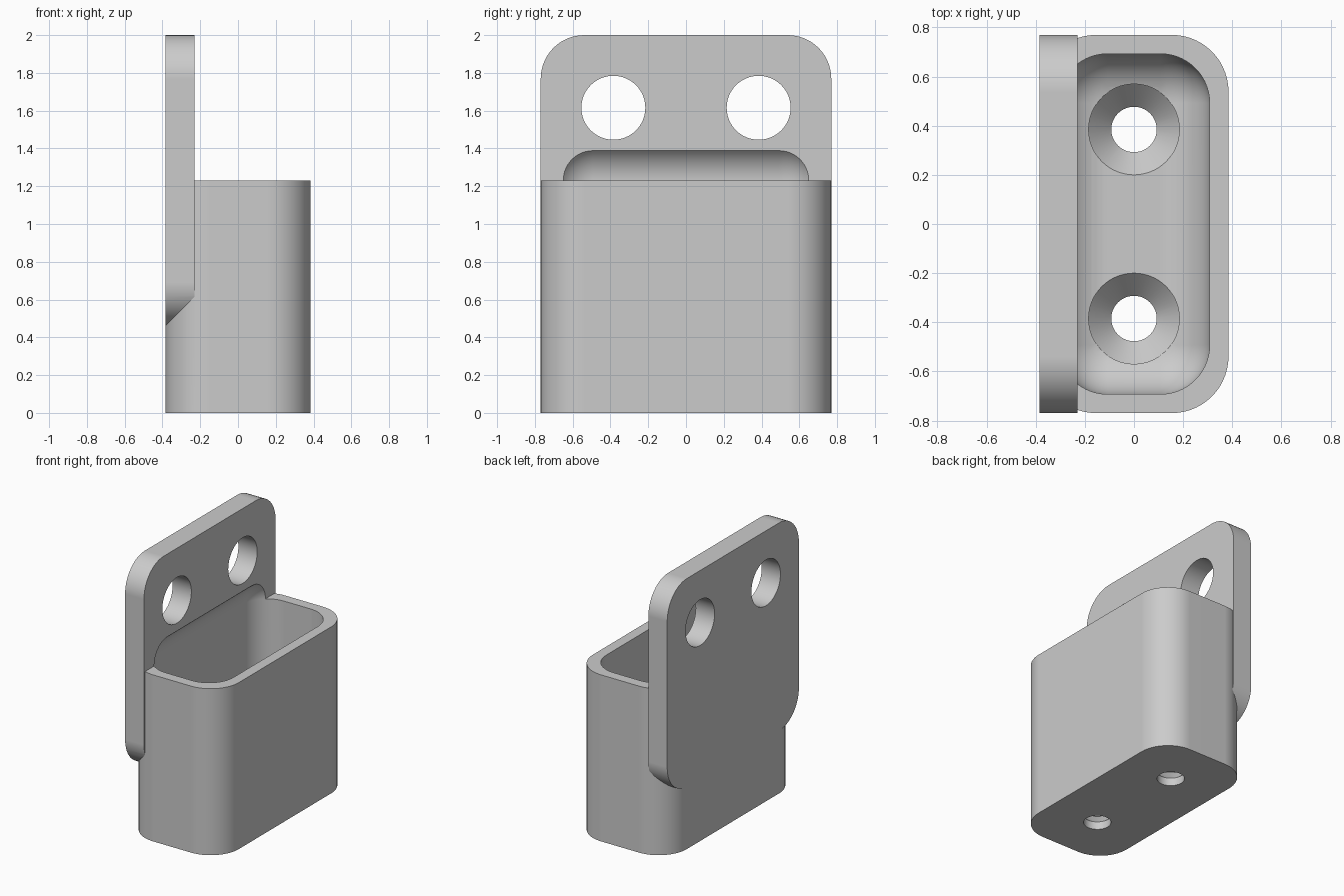
import bpy, bmesh, math
from mathutils import Matrix, Vector

if "Cube" in bpy.data.objects:
    bpy.data.objects.remove(bpy.data.objects["Cube"], do_unlink=True)

U = 2 / 26                      # one design unit; the part is 26 units tall
HX, HY = 5 * U, 10 * U          # half depth and half width
BOX_H, PLATE_T, WALL, FLOOR = 16 * U, 2 * U, U, 2 * U
CORNER, FILLET = 3 * U, 2.6 * U

grey = bpy.data.materials.new("plain grey")
grey.use_nodes = True
grey.diffuse_color = (0.6, 0.6, 0.6, 1)
grey.node_tree.nodes["Principled BSDF"].inputs["Base Color"].default_value = (0.6, 0.6, 0.6, 1)


def finish(name, bm):
    bmesh.ops.recalc_face_normals(bm, faces=bm.faces)
    mesh = bpy.data.meshes.new(name)
    bm.to_mesh(mesh)
    bm.free()
    mesh.materials.append(grey)
    obj = bpy.data.objects.new(name, mesh)
    bpy.context.collection.objects.link(obj)
    return obj


def rounded_block(name, low, high, radius, axis=None):
    """Block with the edges along one axis rounded, or all edges if no axis."""
    low, high = Vector(low), Vector(high)
    bm = bmesh.new()
    bmesh.ops.create_cube(bm, size=1)
    bmesh.ops.scale(bm, vec=high - low, verts=bm.verts)
    bmesh.ops.translate(bm, vec=(low + high) / 2, verts=bm.verts)
    edges = [e for e in bm.edges if axis is None
             or abs((e.verts[0].co - e.verts[1].co).normalized()[axis]) > 0.9]
    bmesh.ops.bevel(bm, geom=edges, offset=radius, segments=14,
                    profile=0.5, affect='EDGES')
    return finish(name, bm)


def lathe(name, profile, matrix):
    """Solid of revolution from (radius, height) points."""
    bm = bmesh.new()
    verts = [bm.verts.new((r, 0, z)) for r, z in profile]
    edges = [bm.edges.new(pair) for pair in zip(verts, verts[1:])]
    bmesh.ops.spin(bm, geom=verts + edges, axis=(0, 0, 1), cent=(0, 0, 0),
                   angle=math.tau, steps=64)
    bmesh.ops.remove_doubles(bm, verts=bm.verts, dist=1e-5)
    bm.transform(matrix)
    return finish(name, bm)


def combine(target, tool, operation):
    mod = target.modifiers.new(operation.lower(), 'BOOLEAN')
    mod.operation, mod.object, mod.solver = operation, tool, 'EXACT'
    tool.hide_render = True
    bpy.ops.object.select_all(action='DESELECT')
    bpy.context.view_layer.objects.active = target
    target.select_set(True)
    bpy.ops.object.modifier_apply(modifier=mod.name)
    bpy.data.objects.remove(tool, do_unlink=True)


# Box and the upright mounting plate, merged into one body
holder = rounded_block("wall_holder", (-HX, -HY, 0), (HX, HY, BOX_H), CORNER, 2)
plate = rounded_block("mounting_plate", (-HX, -HY, 6 * U),
                      (-HX + PLATE_T, HY, 26 * U), CORNER, 0)
combine(holder, plate, 'UNION')

# Filleted pocket, which also scoops into the plate above the rim
pocket = rounded_block("pocket_cutter", (WALL - HX, WALL - HY, FLOOR),
                       (HX - WALL, HY - WALL, BOX_H + FILLET), FILLET)
combine(holder, pocket, 'DIFFERENCE')

# Countersunk floor holes and plain plate holes
hole, sink = 1.2 * U, 2.4 * U
bolt = 2.2 * U
for side in (-1, 1):
    y = side * HY / 2
    floor_hole = lathe("floor_hole_cutter",
                       [(0, -U), (hole, -U), (hole, FLOOR - 1.25 * U),
                        (sink, FLOOR), (sink, 6 * U), (0, 6 * U)],
                       Matrix.Translation((0, y, 0)))
    combine(holder, floor_hole, 'DIFFERENCE')
    plate_hole = lathe("plate_hole_cutter",
                       [(0, -4 * U), (bolt, -4 * U), (bolt, 4 * U), (0, 4 * U)],
                       Matrix.Translation((-HX, y, 21 * U)) @ Matrix.Rotation(math.pi / 2, 4, 'Y'))
    combine(holder, plate_hole, 'DIFFERENCE')

# Smooth rounds with crisp edges and flat faces
bpy.ops.object.shade_smooth_by_angle(angle=math.radians(30))
weighted = holder.modifiers.new("flat_face_normals", 'WEIGHTED_NORMAL')
weighted.keep_sharp = True
